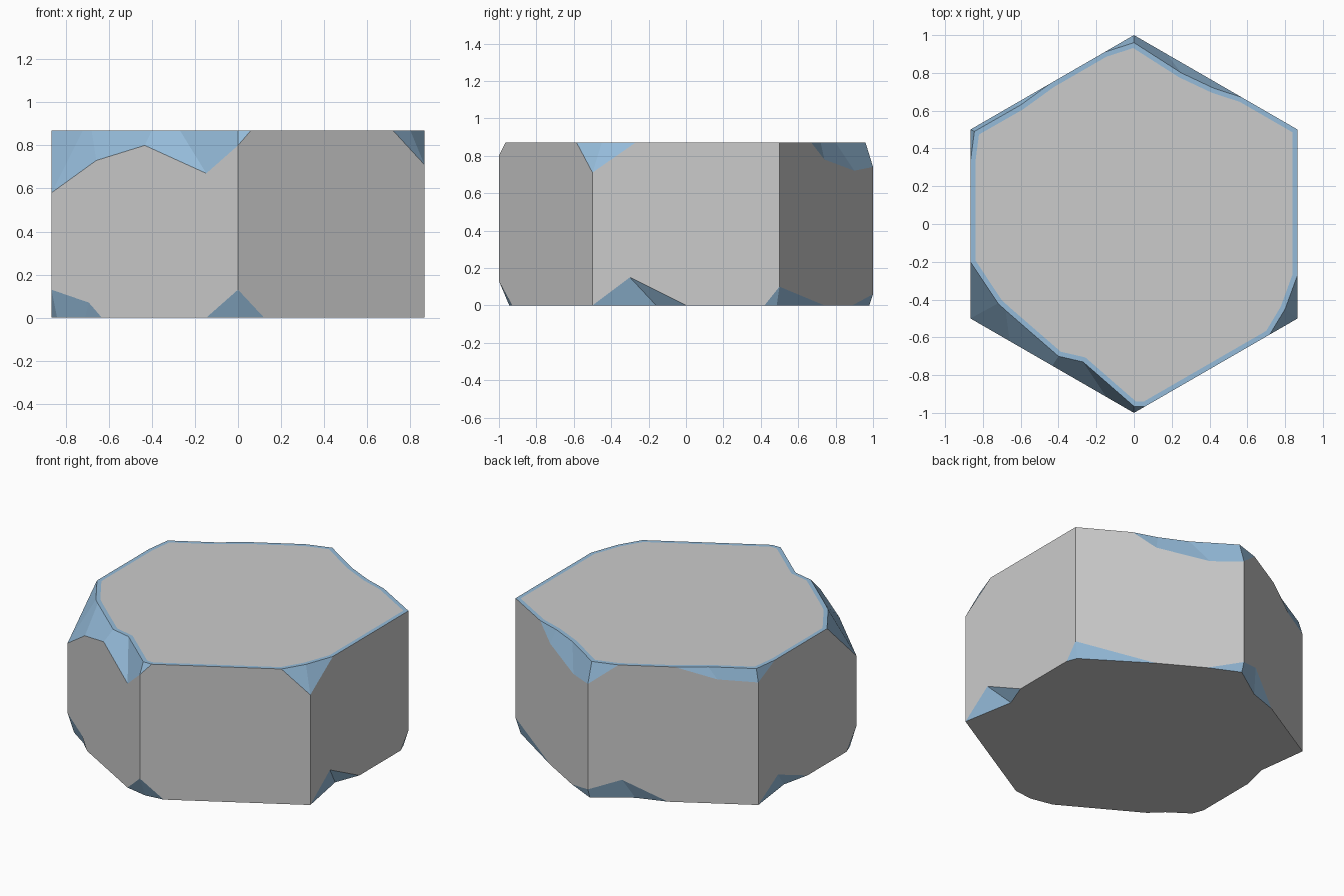
import bpy, bmesh, math
from mathutils import Vector

if "Cube" in bpy.data.objects:
    bpy.data.objects.remove(bpy.data.objects["Cube"])

H = 0.87
CORNERS = [Vector((math.sin(math.radians(60 * k)), -math.cos(math.radians(60 * k)), 0)) for k in range(6)]

# Rim stations: (corner number + fraction along side[, chip depth on the side, chip x, y on the cap])
TOP = [(0, .07, 0, -.965), (.07,), (.83,), (1, .16, .80, -.45), (1.23,), (2,), (2.34,),
       (2.48, .09, .42, .72), (2.80, .15, .25, .80), (3, .13, 0, .96), (3.18,), (3.51,),
       (3.76, .07, -.60, .63), (4, .08, -.845, .49), (4.17,), (4.70,),
       (5, .29, -.72, -.42), (5.24, .14, -.68, -.457), (5.50, .07, -.40, -.70), (5.83, .20, -.27, -.73)]
BOTTOM = [(0, .13, 0, -.945), (.14,), (1,), (1.20, .15, .805, -.16), (1.50,), (1.92,),
          (2, .10, .84, .485), (2.48,), (2.78,), (3, .06, 0, .98), (3.20, .13, -.22, .83), (3.47,),
          (4,), (4.20, .12, -.825, .18), (4.50,), (4.90,),
          (5, .13, -.84, -.47), (5.20, .07, -.71, -.56), (5.27,), (5.83,)]

bm = bmesh.new()


def rim(stations, z, sign):
    """Return (position, side vertex, cap vertex); the two are one where there is no chip."""
    out = []
    for p, *chip in stations:
        k = int(p)
        co = CORNERS[k].lerp(CORNERS[(k + 1) % 6], p - k)
        side = cap = bm.verts.new((co.x, co.y, z + sign * (chip[0] if chip else 0)))
        if chip:
            cap = bm.verts.new((chip[1], chip[2], z))
        out.append((p, side, cap))
    return out


def face(verts, mat=0):
    verts = list(dict.fromkeys(verts))
    if len(verts) > 2:
        f = bm.faces.new(verts)
        f.material_index = mat
        return f


top, bottom = rim(TOP, H, -1), rim(BOTTOM, 0, 1)

# Six flat sides
for k in range(6):
    def along(r):
        return [s for p, s, c in r if k <= p <= k + 1] + ([r[0][1]] if k == 5 else [])
    face(along(bottom) + along(top)[::-1])

# Chipped facets
for r, flip in ((top, False), (bottom, True)):
    for (_, s0, c0), (_, s1, c1) in zip(r, r[1:] + r[:1]):
        loop = [s0, s1, c1, c0]
        face(loop[::-1] if flip else loop, 1)

# Caps, with a coloured border around the top
face([c for _, _, c in bottom][::-1])
cap = face([c for _, _, c in top])
bm.normal_update()
for f in bmesh.ops.inset_region(bm, faces=[cap], thickness=.026, use_even_offset=True)["faces"]:
    f.material_index = 1
bmesh.ops.recalc_face_normals(bm, faces=bm.faces[:])

me = bpy.data.meshes.new("hex_tile")
bm.to_mesh(me)
bm.free()
for name, col in (("stone", (.8, .8, .8, 1)), ("worn_edge", (.30, .50, .70, 1))):
    m = bpy.data.materials.new(name)
    m.diffuse_color = col
    m.use_nodes = True
    m.node_tree.nodes["Principled BSDF"].inputs["Base Color"].default_value = m.diffuse_color
    me.materials.append(m)
bpy.context.collection.objects.link(bpy.data.objects.new("hex_tile", me))
